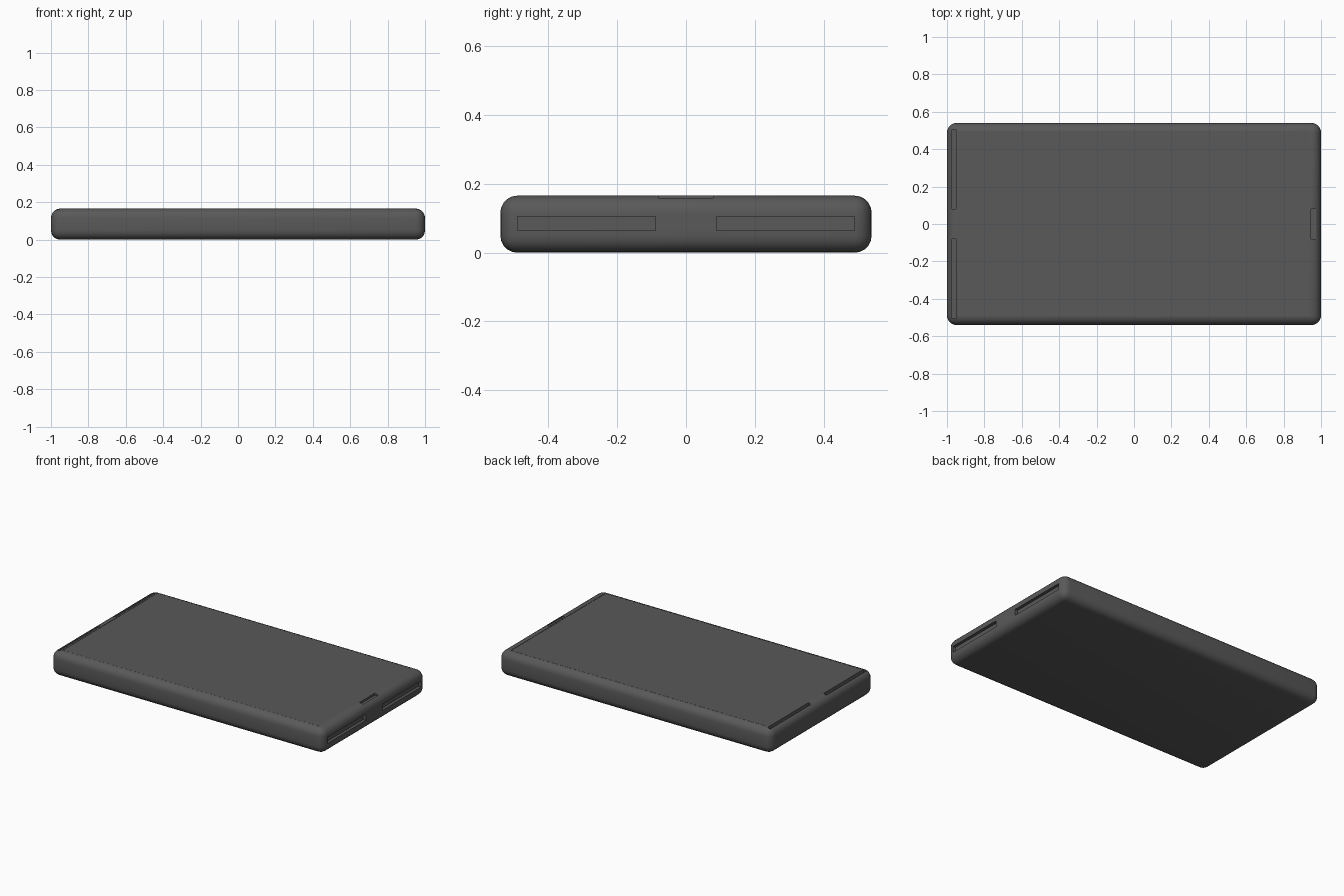
import bpy

if "Cube" in bpy.data.objects:
    bpy.data.objects.remove(bpy.data.objects["Cube"])

W, D, H = 2.0, 1.08, 0.166


def box(name, x0, x1, y0, y1, z0, z1):
    bpy.ops.mesh.primitive_cube_add(size=1, location=((x0 + x1) / 2, (y0 + y1) / 2, (z0 + z1) / 2))
    ob = bpy.context.object
    ob.name = name
    ob.scale = (x1 - x0, y1 - y0, z1 - z0)
    bpy.ops.object.transform_apply(location=False, rotation=False, scale=True)
    return ob


# Rounded slab body
body = box("body", -W / 2, W / 2, -D / 2, D / 2, 0, H)
bev = body.modifiers.new("round_edges", 'BEVEL')
bev.width = 0.05
bev.segments = 5


def cut(name, *dims):
    cutter = box(name, *dims)
    cutter.hide_render = True
    cutter.hide_set(True)
    mod = body.modifiers.new(name, 'BOOLEAN')
    mod.operation = 'DIFFERENCE'
    mod.solver = 'EXACT'
    mod.object = cutter


# Paired slots in the right end and along the left top edge
for side, s in (("front", -1), ("back", 1)):
    ya, yb = sorted((s * 0.088, s * 0.49))
    cut(side + "_port_cutter", 0.98, 1.1, ya, yb, 0.064, 0.105)
    ya, yb = sorted((s * 0.08, s * 0.505))
    cut(side + "_top_slot_cutter", -0.973, -0.953, ya, yb, 0.14, 0.3)

# Earpiece notch and shallow screen recess
cut("earpiece_cutter", 0.947, 0.973, -0.08, 0.08, 0.152, 0.3)
cut("screen_cutter", -0.94, 0.937, -0.495, 0.497, H - 0.004, 0.3)

# Bake the cuts, then smooth the rounded edges
bpy.ops.object.select_all(action='DESELECT')
body.select_set(True)
bpy.context.view_layer.objects.active = body
for mod in list(body.modifiers):
    bpy.ops.object.modifier_apply(modifier=mod.name)
bpy.ops.object.shade_smooth_by_angle()
for ob in list(bpy.data.objects):
    if ob.name.endswith("_cutter"):
        bpy.data.objects.remove(ob)

# Dark grey casing
mat = bpy.data.materials.new("dark_grey")
mat.diffuse_color = (0.1, 0.1, 0.1, 1)
mat.use_nodes = True
mat.node_tree.nodes["Principled BSDF"].inputs["Base Color"].default_value = mat.diffuse_color
body.data.materials.clear()
body.data.materials.append(mat)

# Screen glass seated in its recess
screen = box("screen", -0.939, 0.936, -0.494, 0.496, H - 0.012, H - 0.001)
screen.data.materials.append(mat)
